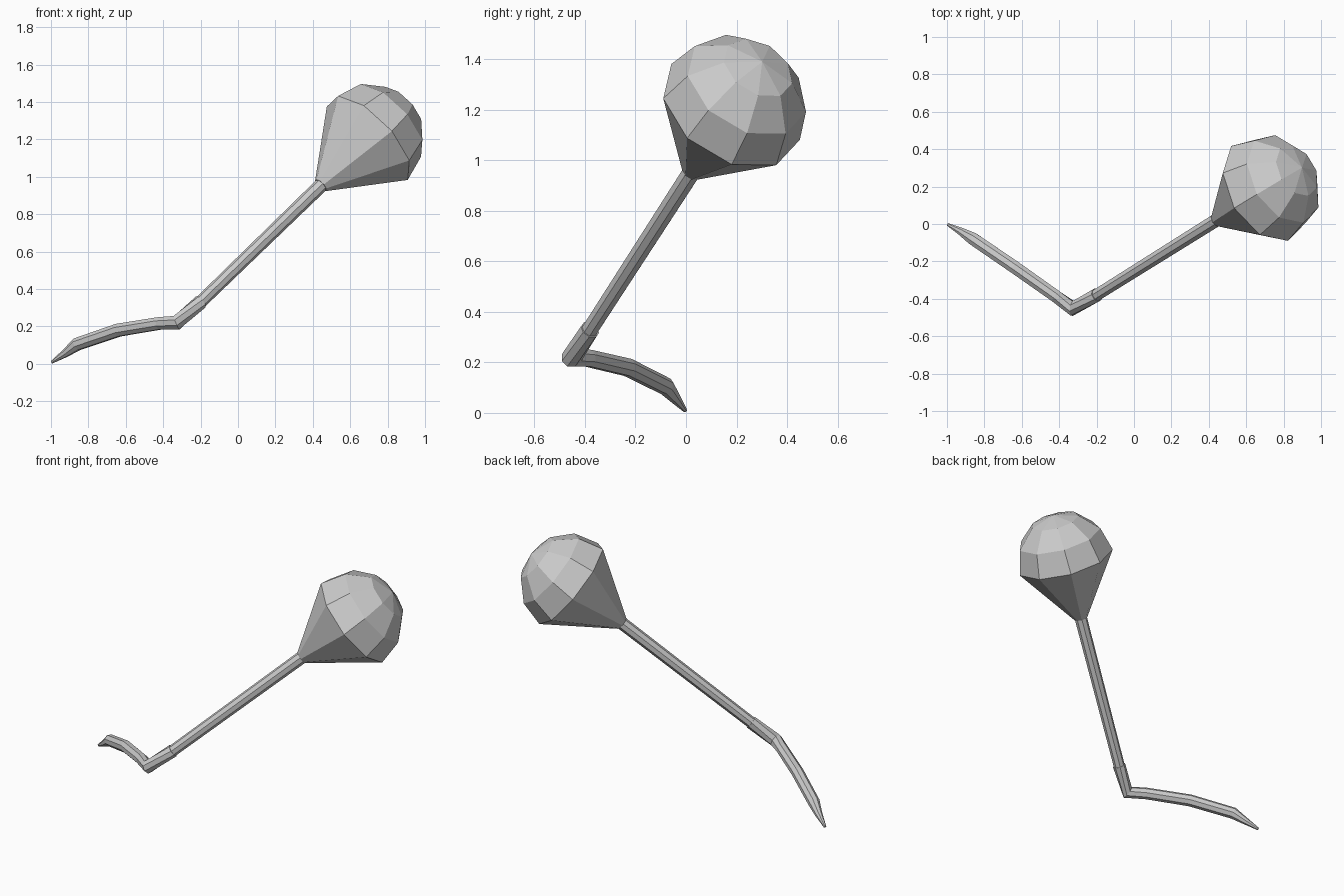
import bpy, bmesh, math
from mathutils import Vector

if "Cube" in bpy.data.objects:
    bpy.data.objects.remove(bpy.data.objects["Cube"])


def tube(name, stations, sides, phase=0.0):
    """Flat-faced capped tube through (point, radius) stations."""
    pts = [Vector(p) for p, r in stations]
    bm = bmesh.new()
    rings = []
    last = len(pts) - 1
    for i, (p, r) in enumerate(stations):
        before = (pts[i] - pts[max(i - 1, 0)]).normalized()
        after = (pts[min(i + 1, last)] - pts[i]).normalized()
        t = (before + after).normalized()
        u = Vector((0, 0, 1)).cross(t).normalized()
        v = t.cross(u)
        ring = []
        for k in range(sides):
            a = math.radians(phase) + 2 * math.pi * k / sides
            ring.append(bm.verts.new(pts[i] + r * (u * math.cos(a) + v * math.sin(a))))
        rings.append(ring)
    for a, b in zip(rings, rings[1:]):
        for k in range(sides):
            n = (k + 1) % sides
            bm.faces.new((a[k], a[n], b[n], b[k]))
    bm.faces.new(rings[0][::-1])
    bm.faces.new(rings[-1])
    bmesh.ops.remove_doubles(bm, verts=bm.verts, dist=0.0005)
    bmesh.ops.recalc_face_normals(bm, faces=bm.faces)
    mesh = bpy.data.meshes.new(name)
    bm.to_mesh(mesh)
    bm.free()
    obj = bpy.data.objects.new(name, mesh)
    bpy.context.collection.objects.link(obj)
    return obj


axis = Vector((0.66, 0.405, 0.633)).normalized()
centre = Vector((0.70, 0.18, 1.20))
R = 0.30
neck = centre - axis * 0.39
joint = Vector((-0.20, -0.38, 0.33))

# Curved, tapering tail that turns sharply into a short socket
tube("tail", [
    ((-0.995, -0.003, 0.009), 0.008),
    ((-0.925, -0.04, 0.055), 0.022),
    ((-0.86, -0.08, 0.105), 0.036),
    ((-0.64, -0.23, 0.18), 0.037),
    ((-0.42, -0.385, 0.216), 0.036),
    ((-0.328, -0.452, 0.22), 0.042),
    (joint, 0.039),
], 8, 22.5)

# Straight stem
tube("stem", [(joint - axis * 0.03, 0.034), (neck, 0.038)], 8, 22.5)

# Head: cone from the neck to the widest ring, closed by a faceted dome
dome = [(centre + axis * R * math.sin(math.radians(d)),
         R * math.cos(math.radians(d))) for d in (0, 30, 60, 89.99)]
tube("head", [(neck, 0.041)] + dome, 9, 9)
